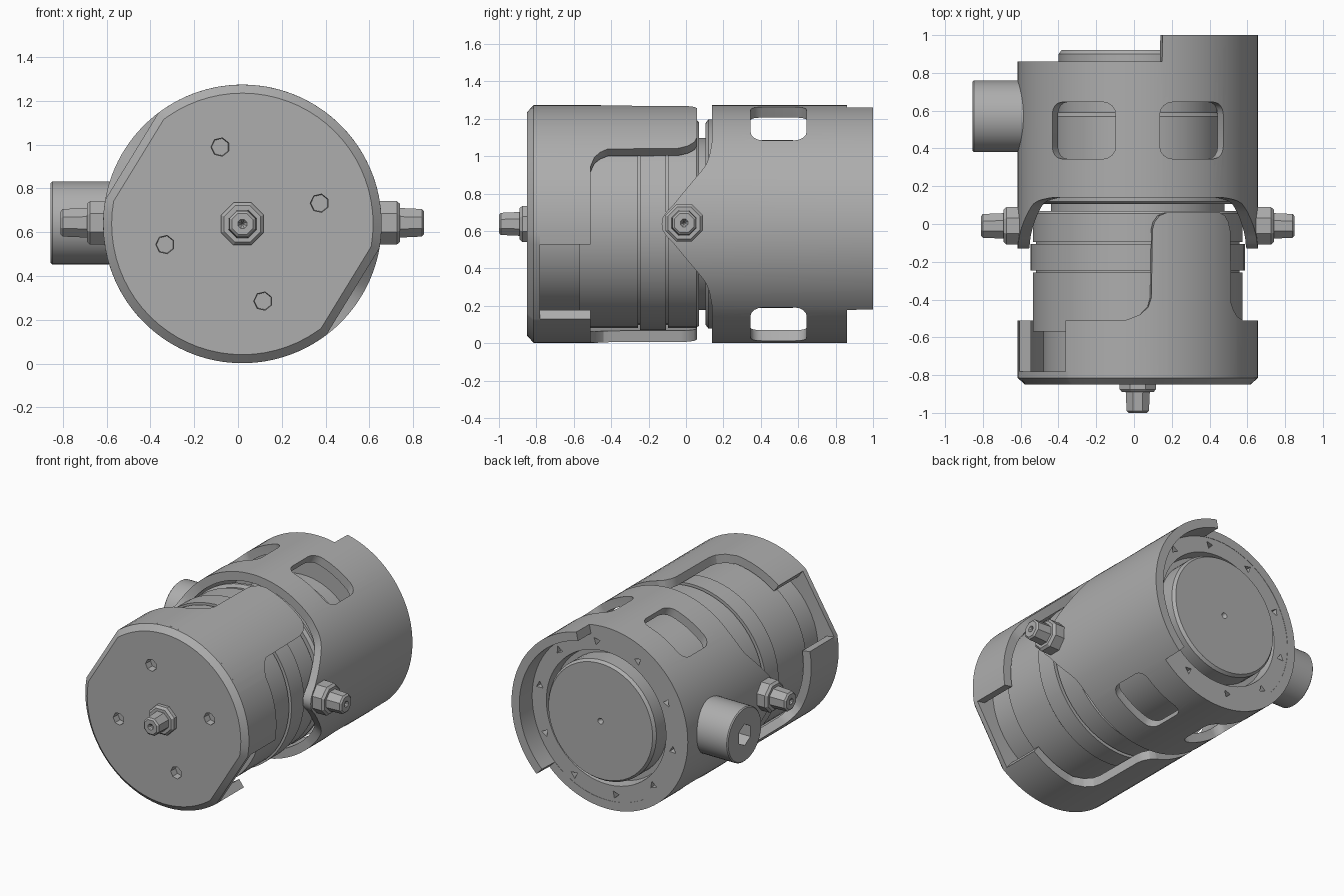
import bpy, bmesh, math
from math import cos, sin, radians, pi
from mathutils import Matrix, Vector

if "Cube" in bpy.data.objects:
    bpy.data.objects.remove(bpy.data.objects["Cube"])

CX, CZ, R, RI = 0.02, 0.638, 0.636, 0.575
CENTRE = Matrix.Translation((CX, 0, CZ))
parts = []

grey = bpy.data.materials.new("plain_grey")
grey.use_nodes = True
GREY = (0.42, 0.42, 0.42, 1)
grey.diffuse_color = GREY
grey.node_tree.nodes["Principled BSDF"].inputs["Base Color"].default_value = GREY


def finish(name, bm, matrix=CENTRE, keep=True):
    bmesh.ops.remove_doubles(bm, verts=bm.verts, dist=1e-5)
    bmesh.ops.recalc_face_normals(bm, faces=bm.faces)
    me = bpy.data.meshes.new(name)
    bm.to_mesh(me)
    bm.free()
    me.transform(matrix)
    me.materials.append(grey)
    ob = bpy.data.objects.new(name, me)
    bpy.context.collection.objects.link(ob)
    if keep:
        parts.append(ob)
    else:
        ob.hide_render = True
    return ob


def lathe(name, profile, angles=64, matrix=CENTRE, keep=True):
    """Spin (radius, y) points round the y axis; angles is a count or a list."""
    if isinstance(angles, int):
        angles = [360 * (i + 0.5) / angles for i in range(angles)]
    bm = bmesh.new()
    rings = []
    for r, y in profile:
        if r == 0:
            rings.append([bm.verts.new((0, y, 0))] * len(angles))
        else:
            rings.append([bm.verts.new((r * cos(radians(a)), y, r * sin(radians(a)))) for a in angles])
    n = len(angles)
    for a, b in zip(rings, rings[1:]):
        for i in range(n):
            j = (i + 1) % n
            bm.faces.new(list(dict.fromkeys((a[i], a[j], b[j], b[i]))))
    return finish(name, bm, matrix, keep)


def shell(name, columns, closed, turn=0):
    """Curved wall from (angle, front y, back y) columns."""
    bm = bmesh.new()
    rows = []
    for t, y0, y1 in columns:
        c, s = cos(radians(t + turn)), sin(radians(t + turn))
        rows.append([bm.verts.new((r * c, y, r * s)) for r, y in ((RI, y0), (R, y0), (R, y1), (RI, y1))])
    pairs = list(zip(rows, rows[1:])) + ([(rows[-1], rows[0])] if closed else [])
    for a, b in pairs:
        for i in range(4):
            j = (i + 1) % 4
            bm.faces.new((a[i], a[j], b[j], b[i]))
    if not closed:
        bm.faces.new(rows[0])
        bm.faces.new(rows[-1])
    return finish(name, bm)


def interp(points, x):
    for (x0, y0), (x1, y1) in zip(points, points[1:]):
        if x <= x1:
            return y0 + (y1 - y0) * max(0, x - x0) / (x1 - x0)
    return points[-1][1]


def cut(target, cutters):
    bpy.context.view_layer.objects.active = target
    for c in cutters:
        mod = target.modifiers.new("cut", 'BOOLEAN')
        mod.operation, mod.solver, mod.object = 'DIFFERENCE', 'EXACT', c
        bpy.ops.object.modifier_apply(modifier=mod.name)
    for c in cutters:
        bpy.data.objects.remove(c)


def at_angle(a, r, y=0):
    return CENTRE @ Matrix.Translation((r * cos(radians(a)), y, r * sin(radians(a))))


# Front plate with two straight chords where the wall is open, and screw holes
rim = [a for a in range(-10, 351, 5) if not (127 < a < 170 or 307 < a < 350)]
rim = sorted(set([a for a in rim if a < 350] + [127, 170, 307]))
plate = lathe("front_plate", [(0, -0.85), (0.597, -0.85), (R, -0.815), (R, -0.78), (0, -0.78)], rim)
cut(plate, [lathe("hole_cutter", [(0, -0.9), (0.046, -0.9), (0.04, -0.80), (0, -0.80)], 7,
                  at_angle(a, 0.365), False) for a in (15, 106, 195, 285)])

# Two cup walls, each with a rounded arm reaching backward
outline = [(-10, -.51), (29, -.51), (34, -.49), (37, -.46), (39, -.42), (39.5, -.04), (41, 0.01),
           (43.5, 0.045), (47, 0.06), (76, 0.06), (79.5, 0.045), (82, 0.01), (83, -.03),
           (83.5, -.39), (85, -.44), (89, -.48), (96, -.51), (127, -.51)]
angles = sorted(set([t for t, _ in outline] + list(range(-5, 127, 5))))
for side, turn in (("upper", 0), ("lower", 180)):
    shell(side + "_cup_wall", [(t, -0.80, interp(outline, t)) for t in angles], False, turn)

# Grooved inner body between the arms
lathe("inner_body", [(0, -0.79), (0.50, -0.79), (0.50, -0.57), (0.556, -0.57), (0.556, -0.257),
                     (0.54, -0.257), (0.54, -0.246), (0.568, -0.246), (0.568, -0.106), (0.54, -0.106),
                     (0.54, -0.095), (0.556, -0.095), (0.556, 0.055), (0.545, 0.07), (0, 0.07)])

# Core that links the body with the rear housing
lathe("core", [(0, 0.06), (0.46, 0.06), (0.46, 0.105), (0.54, 0.105), (0.56, 0.12), (0.56, 0.14),
               (0.45, 0.15), (0.45, 0.57), (0.42, 0.59), (0.42, 0.75), (0, 0.75)])

# Rear housing: side ears in front, raised collar behind
ear = [(0, -.13), (3, -.125), (5.4, -.11), (9, -.07), (26, 0.08), (30, 0.108), (34.5, 0.125), (44, 0.14)]
collar = (-46, 78)
angles = sorted(set(list(range(-90, 270, 3)) + [-46, -46.3, 78.3, 78]))
columns = []
for t in angles:
    off = abs((t + 90) % 180 - 90)
    columns.append((t, interp(ear, off), 1.0 if collar[0] <= t <= collar[1] else 0.86))
housing = shell("rear_housing", columns, True)

# Four rounded windows through the housing
cutters = []
for a in (62, 118, 242, 298):
    bm = bmesh.new()
    ring = []
    for k, (sx, sy) in enumerate(((1, 1), (-1, 1), (-1, -1), (1, -1))):
        for s in range(5):
            b = pi / 2 * (k + s / 4)
            ring.append((sx * 0.125 + 0.065 * cos(b), 0.495 + sy * 0.085 + 0.065 * sin(b)))
    low, high = ([bm.verts.new((x, y, z)) for x, y in ring] for z in (0.4, 0.8))
    bm.faces.new(low)
    bm.faces.new(high)
    for i in range(len(ring)):
        j = (i + 1) % len(ring)
        bm.faces.new((low[i], low[j], high[j], high[i]))
    cutters.append(finish("window_cutter", bm, CENTRE @ Matrix.Rotation(radians(90 - a), 4, 'Y'), False))
cut(housing, cutters)

# Rear ring with a circle of small pits
ring = lathe("rear_ring", [(0, 0.70), (0.59, 0.70), (0.59, 0.858), (0.465, 0.858), (0.455, 0.78), (0, 0.78)])
cut(ring, [lathe("pit_cutter", [(0, 0.80), (0.022, 0.81), (0.034, 0.90), (0, 0.90)], 3,
                 at_angle(a, 0.525) @ Matrix.Rotation(a, 4, 'Y'), False) for a in range(10, 360, 36)])

# Rear cap disc with a small centre pit
lathe("rear_cap", [(0, 0.74), (0.42, 0.74), (0.42, 0.90), (0.405, 0.92), (0.02, 0.92), (0, 0.89)], 48)


# Stepped bolts with a centre pit: one in front, one on each side
def bolt(name, foot, collar_end, end, wide, slim, matrix):
    lathe(name, [(0, foot), (wide, foot), (wide, collar_end - 0.015), (wide - 0.015, collar_end),
                 (slim + 0.005, collar_end), (slim, end - 0.01), (slim - 0.012, end),
                 (0.022, end), (0, end - 0.03)], 8, matrix)


spin = lambda deg: Matrix.Rotation(radians(deg), 4, 'Z')
bolt("front_bolt", 0.84, 0.89, 1.0, 0.105, 0.064, CENTRE @ spin(180))
bolt("left_bolt", 0.57, 0.72, 0.83, 0.108, 0.068, Matrix.Translation((CX, -0.01, CZ + 0.005)) @ spin(-90))
bolt("right_bolt", 0.57, 0.71, 0.83, 0.108, 0.068, Matrix.Translation((CX, -0.01, CZ + 0.005)) @ spin(90))

# Side tube with a hexagonal socket
tube_place = Matrix.Translation((0, 0.57, CZ + 0.005)) @ spin(90)
tube = lathe("side_tube", [(0, 0.54), (0.19, 0.54), (0.19, 0.848), (0.183, 0.855), (0, 0.855)], 40, tube_place)
cut(tube, [lathe("socket_cutter", [(0, 0.70), (0.075, 0.70), (0.075, 0.9), (0, 0.9)], 6, tube_place, False)])

# Smooth round surfaces, keep hard edges
bpy.ops.object.select_all(action='DESELECT')
for ob in parts:
    ob.select_set(True)
bpy.context.view_layer.objects.active = parts[0]
bpy.ops.object.shade_smooth_by_angle(angle=radians(28))
